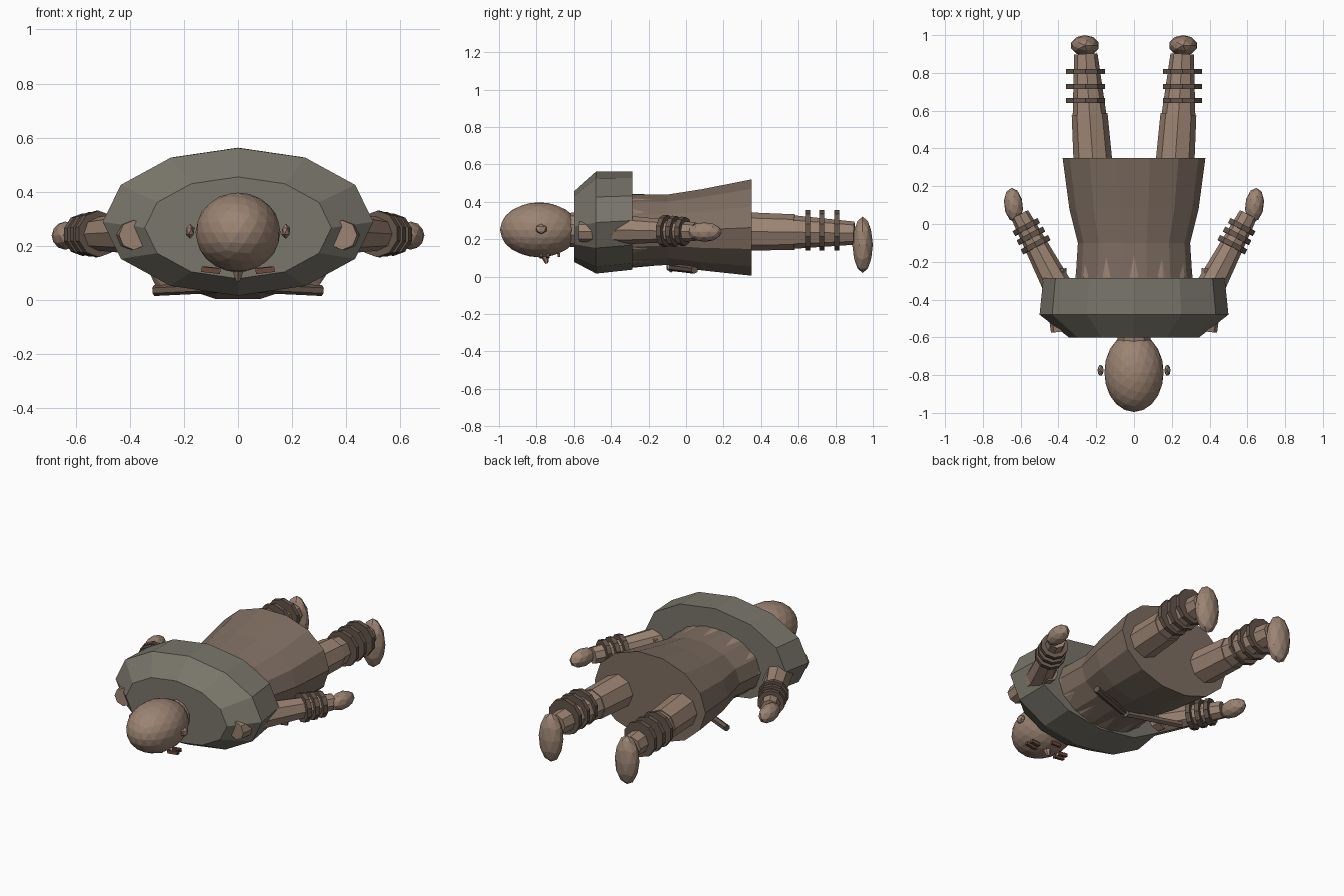
import bpy, bmesh
from math import cos, sin, pi
from mathutils import Vector, Matrix

if "Cube" in bpy.data.objects:
    bpy.data.objects.remove(bpy.data.objects["Cube"])


def material(name, rgb):
    m = bpy.data.materials.new(name)
    m.diffuse_color = (*rgb, 1)
    m.use_nodes = True
    m.node_tree.nodes["Principled BSDF"].inputs["Base Color"].default_value = m.diffuse_color
    return m


SKIN = material("skin", (0.33, 0.23, 0.17))
CAPE = material("cape_cloth", (0.19, 0.18, 0.145))
ROBE = material("robe_cloth", (0.21, 0.155, 0.12))
WRAP = material("wrap_cloth", (0.13, 0.092, 0.07))
PAINT = material("face_paint", (0.15, 0.065, 0.045))
METAL = material("knot_grey", (0.28, 0.28, 0.27))


def finish(name, bm, mat):
    bmesh.ops.recalc_face_normals(bm, faces=bm.faces)
    me = bpy.data.meshes.new(name)
    bm.to_mesh(me)
    bm.free()
    me.materials.append(mat)
    ob = bpy.data.objects.new(name, me)
    bpy.context.collection.objects.link(ob)
    return ob


def loft(name, rings, sides, mat):
    """Closed body along y; each ring is (y, centre z, x radius, z radius)."""
    bm = bmesh.new()
    loops = []
    for y, z, rx, rz in rings:
        loops.append([bm.verts.new((rx * cos(2 * pi * i / sides), y,
                                    z + rz * sin(2 * pi * i / sides)))
                      for i in range(sides)])
    for a, b in zip(loops, loops[1:]):
        for i in range(sides):
            j = (i + 1) % sides
            bm.faces.new((a[i], a[j], b[j], b[i]))
    bm.faces.new(loops[0])
    bm.faces.new(loops[-1])
    return finish(name, bm, mat)


def limb(name, p1, p2, r1, r2, sides, mat):
    """Tapered cylinder between two points."""
    p1, p2 = Vector(p1), Vector(p2)
    d = p2 - p1
    bm = bmesh.new()
    bmesh.ops.create_cone(bm, cap_ends=True, segments=sides, radius1=r1,
                          radius2=r2, depth=d.length)
    rot = d.to_track_quat('Z', 'Y').to_matrix().to_4x4()
    bm.transform(Matrix.Translation((p1 + p2) / 2) @ rot)
    return finish(name, bm, mat)


def ball(name, centre, radii, mat, detail=2, turn=0):
    bm = bmesh.new()
    bmesh.ops.create_icosphere(bm, subdivisions=detail, radius=1)
    bm.transform(Matrix.Translation(centre) @ Matrix.Rotation(turn, 4, 'Z')
                 @ Matrix.Diagonal((*radii, 1)))
    return finish(name, bm, mat)


def box(name, centre, size, mat, turn=0):
    bm = bmesh.new()
    bmesh.ops.create_cube(bm, size=1)
    bm.transform(Matrix.Translation(centre) @ Matrix.Rotation(turn, 4, 'Y')
                 @ Matrix.Diagonal((*size, 1)))
    return finish(name, bm, mat)


# Clothing and trunk, lying face down with the head towards -y
loft("robe", [(-0.30, 0.245, 0.31, 0.198), (-0.10, 0.25, 0.297, 0.193),
              (0.08, 0.25, 0.342, 0.222), (0.35, 0.262, 0.378, 0.264)], 14, ROBE)
loft("torso", [(-0.57, 0.25, 0.31, 0.15), (-0.28, 0.245, 0.31, 0.197),
               (-0.10, 0.25, 0.285, 0.186)], 12, SKIN)
loft("cape", [(-0.60, 0.267, 0.345, 0.188), (-0.48, 0.289, 0.50, 0.273),
              (-0.285, 0.30, 0.48, 0.263)], 12, CAPE)

# Head
limb("neck", (0, -0.70, 0.25), (0, -0.56, 0.25), 0.085, 0.095, 10, SKIN)
ball("head", (0, -0.785, 0.25), (0.157, 0.21, 0.147), SKIN, 3)
limb("nose", (0, -0.755, 0.115), (0, -0.745, 0.07), 0.025, 0.008, 6, SKIN)
box("mouth", (0, -0.68, 0.115), (0.06, 0.014, 0.02), PAINT)

for s, side in ((-1, "left"), (1, "right")):
    # Face details
    ball(side + "_ear", (s * 0.177, -0.775, 0.254), (0.018, 0.033, 0.028), SKIN, 1)
    box(side + "_brow", (s * 0.10, -0.775, 0.11), (0.07, 0.018, 0.02), PAINT, -s * 0.12)
    box(side + "_eye", (s * 0.10, -0.74, 0.112), (0.055, 0.018, 0.02), PAINT, -s * 0.12)

    # Arm with wrist wraps
    limb(side + "_upper_arm", (s * 0.385, -0.57, 0.24), (s * 0.42, -0.24, 0.24),
         0.055, 0.062, 8, SKIN)
    elbow, wrist = Vector((s * 0.40, -0.34, 0.25)), Vector((s * 0.605, 0.05, 0.24))
    limb(side + "_forearm", elbow, wrist, 0.078, 0.05, 8, SKIN)
    axis = (wrist - elbow).normalized()
    for i, t in enumerate((0.59, 0.71, 0.83)):
        c = elbow.lerp(wrist, t)
        r = 0.086 - 0.004 * i
        limb(f"{side}_wrist_wrap_{i + 1}", c - axis * 0.014, c + axis * 0.014,
             r, r, 10, WRAP)
    ball(side + "_hand", (s * 0.638, 0.10, 0.238), (0.05, 0.092, 0.052), SKIN, 2, -s * 0.12)

    # Leg with ankle wraps
    limb(side + "_upper_leg", (s * 0.205, 0.15, 0.243), (s * 0.235, 0.58, 0.238),
         0.108, 0.095, 8, SKIN)
    limb(side + "_lower_leg", (s * 0.235, 0.57, 0.238), (s * 0.255, 0.90, 0.232),
         0.09, 0.062, 8, SKIN)
    for i, y in enumerate((0.653, 0.728, 0.808)):
        limb(f"{side}_ankle_wrap_{i + 1}", (s * 0.257, y - 0.013, 0.247),
             (s * 0.257, y + 0.013, 0.247), 0.108, 0.108, 10, WRAP)
    ball(side + "_foot", (s * 0.26, 0.945, 0.17), (0.076, 0.055, 0.15), SKIN)

    # Tie hanging from the waist knot
    limb(side + "_waist_tie", (0, -0.08, 0.05), (s * 0.31, 0.045, 0.035),
         0.02, 0.02, 6, WRAP)

ball("waist_knot", (0, -0.08, 0.05), (0.028, 0.028, 0.028), METAL, 1)
